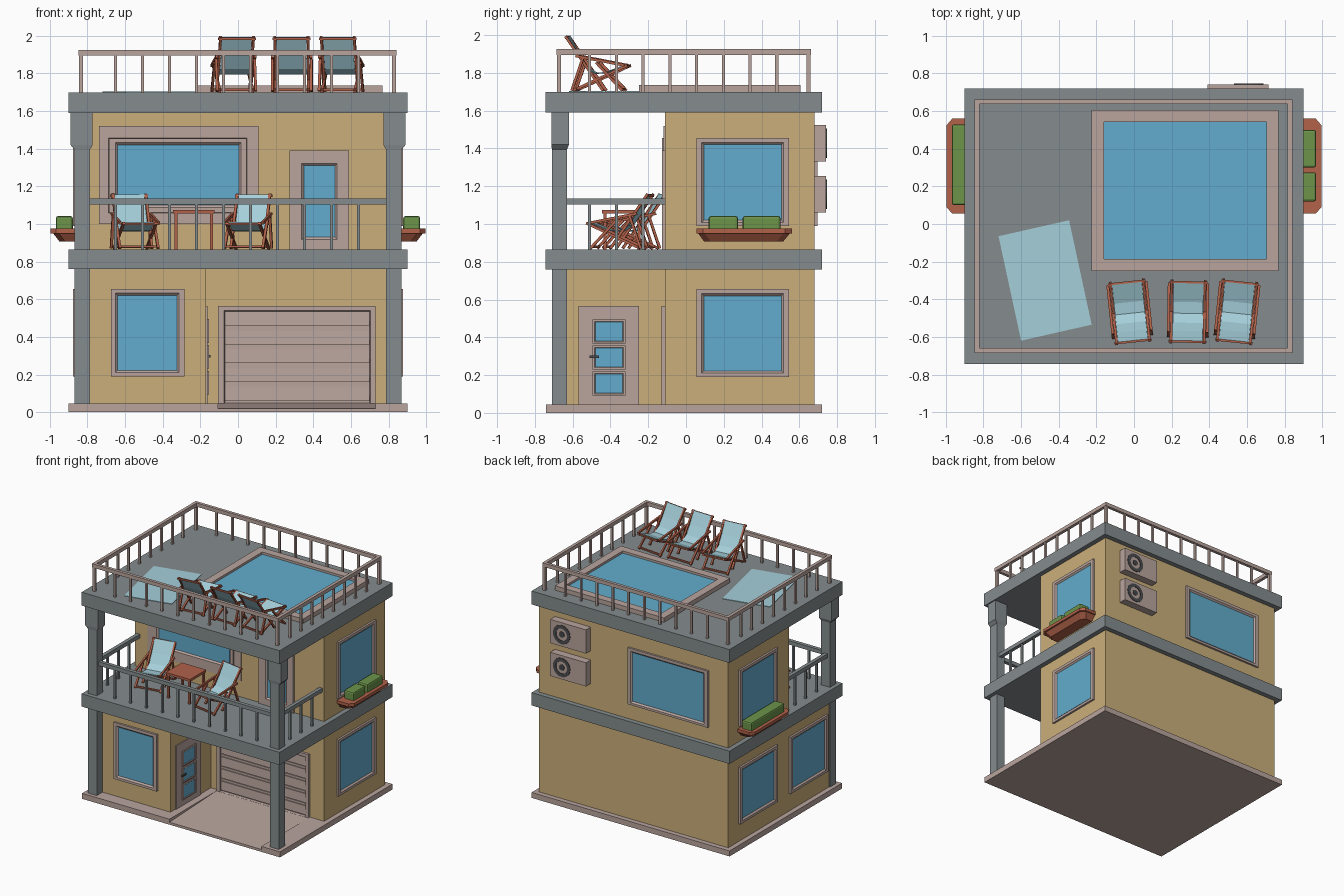
import bpy, bmesh, math
from mathutils import Matrix, Vector

if "Cube" in bpy.data.objects:
    bpy.data.objects.remove(bpy.data.objects["Cube"])


def material(name, r, g, b):
    m = bpy.data.materials.new(name)
    lin = [(c / 255 / 12.92) if c < 10 else ((c / 255 + 0.055) / 1.055) ** 2.4 for c in (r, g, b)]
    m.diffuse_color = (*lin, 1)
    m.use_nodes = True
    m.node_tree.nodes["Principled BSDF"].inputs["Base Color"].default_value = m.diffuse_color
    return m


WALL = material("wall tan", 203, 175, 122)
TRIM = material("trim pinkish", 186, 165, 158)
GREY = material("concrete grey", 133, 140, 142)
GLASS = material("glass blue", 98, 172, 205)
CLOTH = material("cloth pale blue", 165, 207, 218)
WOOD = material("wood red", 178, 98, 74)
GREEN = material("hedge green", 108, 148, 74)
DARK = material("dark metal", 75, 76, 78)


def make(name, verts, faces, mat):
    me = bpy.data.meshes.new(name)
    bm = bmesh.new()
    vs = [bm.verts.new(v) for v in verts]
    for f in faces:
        bm.faces.new([vs[i] for i in f])
    bmesh.ops.recalc_face_normals(bm, faces=bm.faces)
    bm.to_mesh(me)
    bm.free()
    me.materials.append(mat)
    ob = bpy.data.objects.new(name, me)
    bpy.context.collection.objects.link(ob)
    return ob


def loft(name, loops, mat, closed=False):
    """Skin equal loops of points; caps the ends unless closed into a ring."""
    n = len(loops[0])
    verts = [p for lp in loops for p in lp]
    faces = []
    for k in range(len(loops) if closed else len(loops) - 1):
        a, b = k * n, ((k + 1) % len(loops)) * n
        faces += [(a + i, a + (i + 1) % n, b + (i + 1) % n, b + i) for i in range(n)]
    if not closed:
        faces += [tuple(range(n)), tuple(range((len(loops) - 1) * n, len(loops) * n))]
    return make(name, verts, faces, mat)


def box(name, x0, x1, y0, y1, z0, z1, mat):
    return loft(name, [[(x0, y0, z), (x1, y0, z), (x1, y1, z), (x0, y1, z)] for z in (z0, z1)], mat)


# Wall sides: (u, v, depth outwards) mapped to the world
def on(side, at):
    return {"front": lambda u, v, d: (u, at - d, v), "back": lambda u, v, d: (u, at + d, v),
            "right": lambda u, v, d: (at + d, u, v), "left": lambda u, v, d: (at - d, u, v)}[side]


def rect(f, u0, u1, v0, v1, d):
    return [f(u0, v0, d), f(u1, v0, d), f(u1, v1, d), f(u0, v1, d)]


def plate(name, f, u0, u1, v0, v1, d0, d1, mat):
    return loft(name, [rect(f, u0, u1, v0, v1, d) for d in (d0, d1)], mat)


def frame(name, f, outer, inner, d, lip=0.012):
    """Ring frame with a sloped inner lip."""
    u0, u1, v0, v1 = inner
    mid = (u0 - lip, u1 + lip, v0 - lip, v1 + lip)
    return loft(name, [rect(f, *outer, -0.005), rect(f, *outer, d), rect(f, *mid, d),
                       rect(f, *inner, 0.004), rect(f, *inner, -0.005)], TRIM, closed=True)


def window(name, f, outer, inner, d=0.016):
    frame(name + "_frame", f, outer, inner, d)
    plate(name + "_glass", f, *inner, -0.004, 0.005, GLASS)


# Base slab with a sloped driveway notch
box("base_left", -0.9, -0.105, -0.74, 0.72, 0, 0.045, TRIM)
box("base_right", 0.73, 0.9, -0.74, 0.72, 0, 0.045, TRIM)
box("base_back", -0.105, 0.73, -0.13, 0.72, 0, 0.045, TRIM)
loft("driveway", [[(x, -0.74, 0), (x, -0.13, 0), (x, -0.13, 0.045), (x, -0.74, 0.02)]
                  for x in (-0.105, 0.73)], TRIM)

# Storeys and slabs
box("ground_floor", -0.86, 0.86, -0.11, 0.68, 0.045, 0.76, WALL)
box("front_room", -0.86, -0.17, -0.635, -0.11, 0.045, 0.76, WALL)
box("upper_floor", -0.86, 0.86, -0.11, 0.68, 0.865, 1.59, WALL)
box("middle_slab", -0.9, 0.9, -0.745, 0.72, 0.76, 0.865, GREY)
box("roof_slab", -0.9, 0.9, -0.745, 0.72, 1.59, 1.70, GREY)

# Columns with capitals
for s in (-1, 1):
    for z0, z1 in ((0.045, 0.76), (0.865, 1.59)):
        box("column", s * 0.787, s * 0.868, -0.71, -0.63, z0, z1, GREY)
    loops = []
    for e, z in ((0, 1.395), (1, 1.42), (1, 1.59)):
        a, b = s * (0.787 - 0.014 * e), s * (0.868 + 0.022 * e)
        y0, y1 = -0.71 - 0.003 * e, -0.63 + 0.01 * e
        loops.append([(a, y0, z), (b, y0, z), (b, y1, z), (a, y1, z)])
    loft("capital", loops, GREY)

# Windows
low, low_in = (0.19, 0.655), (0.222, 0.62)
up, up_in = (0.99, 1.455), (1.02, 1.42)
for side, at in (("left", -0.86), ("right", 0.86)):
    f = on(side, at)
    for nm, o, i in (("lower_window", low, low_in), ("upper_window", up, up_in)):
        window(nm, f, (0.055, 0.545, *o), (0.095, 0.505, *i))
window("room_side_window", on("left", -0.86), (-0.60, -0.11, *low), (-0.56, -0.15, *low_in))
window("room_front_window", on("front", -0.635), (-0.675, -0.285, *low), (-0.64, -0.325, *low_in))
window("back_window", on("back", 0.68), (-0.685, 0.045, *up), (-0.64, 0.005, *up_in))
front = on("front", -0.11)
frame("balcony_window_surround", front, (-0.74, 0.11, 1.00, 1.52), (-0.685, 0.045, 1.06, 1.455), 0.008, 0.002)
window("balcony_window", front, (-0.685, 0.045, 1.06, 1.455), (-0.64, 0.005, 1.10, 1.42))

# Balcony door
window("balcony_door", front, (0.275, 0.59, 0.865, 1.39), (0.35, 0.515, 0.93, 1.31))

# Garage door with slatted panels
frame("garage_frame", front, (-0.105, 0.73, 0.045, 0.565), (-0.07, 0.70, 0.05, 0.535), 0.02, 0.004)
plate("garage_backing", front, -0.07, 0.70, 0.05, 0.535, -0.004, 0.003, TRIM)
for i in range(5):
    z0 = 0.06 + 0.1 * i
    z1 = min(z0 + 0.072, 0.535)
    loft("garage_panel", [[front(u, z0, 0), front(u, z0, 0.014), front(u, z1, 0.010), front(u, z1, 0)]
                          for u in (-0.07, 0.70)], TRIM)
    plate("garage_slat", front, -0.07, 0.70, z1 + 0.004, z0 + 0.094, 0, 0.009, TRIM)

# Entrance door on the side of the front room
door = on("right", -0.17)
plate("entrance_door", door, -0.57, -0.25, 0.045, 0.565, -0.004, 0.008, TRIM)
for z in (0.105, 0.243, 0.38):
    frame("door_pane_frame", lambda u, v, d: door(u, v, d + 0.008),
          (-0.495, -0.32, z - 0.012, z + 0.115), (-0.48, -0.335, z, z + 0.10), 0.008, 0.004)
    plate("door_pane", door, -0.48, -0.335, z, z + 0.10, 0, 0.011, GLASS)
plate("door_handle", door, -0.51, -0.46, 0.29, 0.305, 0.012, 0.024, DARK)
plate("door_handle_stem", door, -0.475, -0.46, 0.29, 0.305, 0.0, 0.024, DARK)

# Balcony railing
step, P = 0.1435, 0.008
xs = [-0.65 + step * i for i in range(10)]
ys = [-0.51 + 0.1415 * i for i in range(8)]
box("balcony_front_rail", -0.787, 0.787, -0.685, -0.655, 1.103, 1.135, GREY)
for x in xs:
    box("balcony_post", x - P, x + P, -0.67 - P, -0.67 + P, 0.865, 1.103, GREY)
for s in (-0.83, 0.83):
    box("balcony_side_rail", s - 0.015, s + 0.015, -0.63, -0.11, 1.103, 1.135, GREY)
    for y in ys[:3]:
        box("balcony_post", s - P, s + P, y - P, y + P, 0.865, 1.103, GREY)

# Roof railing
up_f = lambda u, v, d: (u, v, d)
loft("roof_rail", [rect(up_f, -0.848, 0.843, -0.685, 0.662, 1.895), rect(up_f, -0.848, 0.843, -0.685, 0.662, 1.926),
                   rect(up_f, -0.822, 0.817, -0.66, 0.637, 1.926), rect(up_f, -0.822, 0.817, -0.66, 0.637, 1.895)],
     TRIM, closed=True)
for x in (-0.835, 0.83):
    for y in (-0.672, 0.649):
        box("roof_corner_post", x - 0.011, x + 0.011, y - 0.011, y + 0.011, 1.70, 1.895, TRIM)
    for y in ys:
        box("roof_post", x - P, x + P, y - P, y + P, 1.70, 1.895, TRIM)
for y in (-0.672, 0.649):
    for x in xs:
        box("roof_post", x - P, x + P, y - P, y + P, 1.70, 1.895, TRIM)

# Pool and towel
loft("pool_rim", [rect(up_f, -0.225, 0.768, -0.25, 0.607, 1.695), rect(up_f, -0.225, 0.768, -0.25, 0.607, 1.736),
                  rect(up_f, -0.16, 0.705, -0.185, 0.543, 1.736), rect(up_f, -0.16, 0.705, -0.185, 0.543, 1.695)],
     TRIM, closed=True)
box("pool_water", -0.16, 0.705, -0.185, 0.543, 1.695, 1.718, GLASS)
towel = [(-0.72, -0.065), (-0.6, -0.62), (-0.225, -0.535), (-0.345, 0.02)]
loft("towel", [[(x, y, z) for x, y in towel] for z in (1.699, 1.704)], CLOTH)

# Planters with hedges
for s, hedges in ((-1, [(0.10, 0.53)]), (1, [(0.12, 0.275), (0.30, 0.50)])):
    loops = []
    for y0, y1, w, z in ((0.095, 0.515, 0.95, 0.908), (0.065, 0.55, 0.982, 0.95), (0.055, 0.56, 0.996, 0.95),
                         (0.055, 0.56, 0.996, 0.975)):
        loops.append([(s * 0.86, y0, z), (s * (w - 0.03), y0, z), (s * w, y0 + 0.035, z),
                      (s * w, y1 - 0.035, z), (s * (w - 0.03), y1, z), (s * 0.86, y1, z)])
    loft("planter", loops, WOOD)
    for y0, y1 in hedges:
        h = box("hedge", s * 0.878, s * 0.968, y0, y1, 0.96, 1.042, GREEN)
        bv = h.modifiers.new("bevel", "BEVEL")
        bv.width, bv.segments = 0.012, 2

# Air conditioners with round fans
back = on("back", 0.68)
for z in (1.06, 1.33):
    plate("air_conditioner", back, 0.39, 0.715, z, z + 0.195, -0.005, 0.062, TRIM)
    for r0, r1, m in ((0.078, 0.05, DARK), (0.024, 0.004, DARK)):
        ring = lambda r, d: [back(0.61 + r * math.cos(a * math.pi / 10), z + 0.098 + r * math.sin(a * math.pi / 10), d)
                             for a in range(20)]
        loft("fan_ring", [ring(r0, 0.06), ring(r0, 0.066), ring(r1, 0.066), ring(r1, 0.06)], m, closed=True)


# Folding deck chair, facing +y before rotation
def chair(x, y, z, deg):
    M = Matrix.Translation((x, y, z)) @ Matrix.Rotation(math.radians(deg), 4, "Z")

    def beam(name, px, a, b, w=0.007):
        d = Vector((b[0] - a[0], b[1] - a[1])).normalized() * w
        n = (-d.y, d.x)
        q = [(a[0] + n[0], a[1] + n[1]), (b[0] + n[0], b[1] + n[1]),
             (b[0] - n[0], b[1] - n[1]), (a[0] - n[0], a[1] - n[1])]
        loft(name, [[M @ Vector((px + e, u, max(v, 0))) for u, v in q] for e in (-0.007, 0.007)], WOOD)

    for s in (-1, 1):
        beam("chair_back_beam", s * 0.088, (-0.165, 0.294), (0.035, 0.006))
        beam("chair_seat_beam", s * 0.088, (-0.125, 0.006), (0.165, 0.14))
        beam("chair_front_leg", s * 0.103, (0.14, 0.006), (0.0, 0.155))
        beam("chair_arm", s * 0.103, (-0.11, 0.19), (0.15, 0.14))
        beam("chair_rear_leg", s * 0.103, (-0.13, 0.006), (-0.07, 0.18))
    for u, v in ((-0.16, 0.285), (0.155, 0.135), (-0.11, 0.013), (0.13, 0.015)):
        loft("chair_crossbar", [[M @ Vector((px, u + a, v + b)) for a, b in
                                 ((-0.006, -0.006), (0.006, -0.006), (0.006, 0.006), (-0.006, 0.006))]
                                for px in (-0.1, 0.1)], WOOD)
    # sagging sling
    prof = [(-0.155, 0.288), (-0.105, 0.195), (-0.06, 0.125), (-0.01, 0.095), (0.05, 0.10), (0.15, 0.14)]
    loft("chair_sling", [[M @ Vector((px, u, v + t)) for px, t in
                          ((-0.08, 0), (0.08, 0), (0.08, 0.005), (-0.08, 0.005))] for u, v in prof], CLOTH)


for x, deg in ((-0.022, 6), (0.287, -1), (0.547, -6)):
    chair(x, -0.465, 1.70, deg)
chair(-0.55, -0.285, 0.865, 190)
chair(0.055, -0.35, 0.865, 170)

# Balcony table
box("table_top", -0.345, -0.125, -0.445, -0.235, 1.055, 1.075, WOOD)
for x in (-0.33, -0.14):
    for y in (-0.43, -0.25):
        box("table_leg", x - 0.008, x + 0.008, y - 0.008, y + 0.008, 0.865, 1.055, WOOD)
